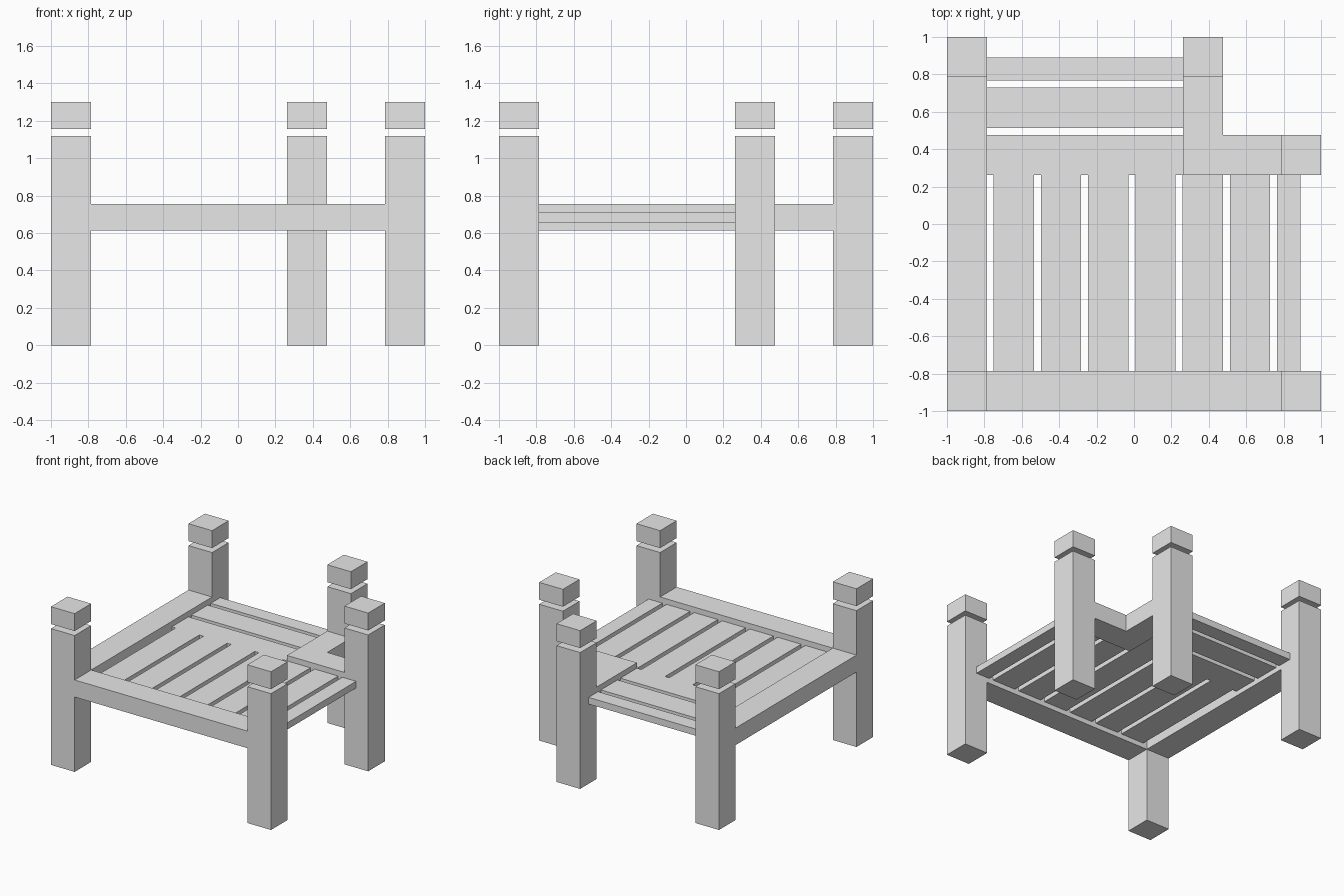
import bpy
import bmesh
from mathutils import Matrix, Vector

old = bpy.data.objects.get("Cube")
if old:
    bpy.data.objects.remove(old, do_unlink=True)

grey = bpy.data.materials.new("light grey")
grey.use_nodes = True
colour = (0.8, 0.8, 0.8, 1)
grey.diffuse_color = colour
grey.node_tree.nodes["Principled BSDF"].inputs["Base Color"].default_value = colour


def box(name, x, y, z):
    """Box spanning the given (low, high) ranges."""
    spans = (x, y, z)
    size = Vector([b - a for a, b in spans])
    centre = Vector([(a + b) / 2 for a, b in spans])
    bm = bmesh.new()
    bmesh.ops.create_cube(bm, size=1, matrix=Matrix.LocRotScale(centre, None, size))
    mesh = bpy.data.meshes.new(name)
    bm.to_mesh(mesh)
    bm.free()
    mesh.materials.append(grey)
    obj = bpy.data.objects.new(name, mesh)
    bpy.context.collection.objects.link(obj)


WIDTH = 0.215            # posts, beams and planks share one width
INNER = 1 - WIDTH        # inner face of the outer posts
NOTCH = 0.262            # where the cut-out corner begins
BEAM_Z = (0.615, 0.755)
PLANK_Z = (0.655, 0.71)

# Five posts, each with a separate cap above a narrow gap
posts = {
    "front_right": (-1, -1),
    "front_left": (INNER, -1),
    "back_right": (-1, INNER),
    "back_inner": (NOTCH, INNER),
    "side_inner": (INNER, NOTCH),
}
for place, (px, py) in posts.items():
    x, y = (px, px + WIDTH), (py, py + WIDTH)
    box(place + "_post", x, y, (0, 1.12))
    box(place + "_cap", x, y, (1.157, 1.3))

# Edge beams, flush with the posts
low, notch = (-1, -1 + WIDTH), (NOTCH, NOTCH + WIDTH)
box("front_beam", (-INNER, INNER), low, BEAM_Z)
box("right_beam", low, (-INNER, INNER), BEAM_Z)
box("notch_side_beam", (NOTCH, INNER), notch, BEAM_Z)
box("notch_back_beam", notch, (NOTCH + WIDTH, INNER), BEAM_Z)

# Deck planks: lengthwise in front, crosswise behind; the last of each is cut narrow
PITCH, EDGE = 0.2525, 0.89
for i in range(7):
    start = -0.75 + i * PITCH
    box(f"deck_plank_{i + 1}", (start, min(start + WIDTH, EDGE)), (-INNER, NOTCH), PLANK_Z)
for i in range(3):
    start = NOTCH + i * PITCH
    box(f"back_plank_{i + 1}", (-INNER, NOTCH), (start, min(start + WIDTH, EDGE)), PLANK_Z)
